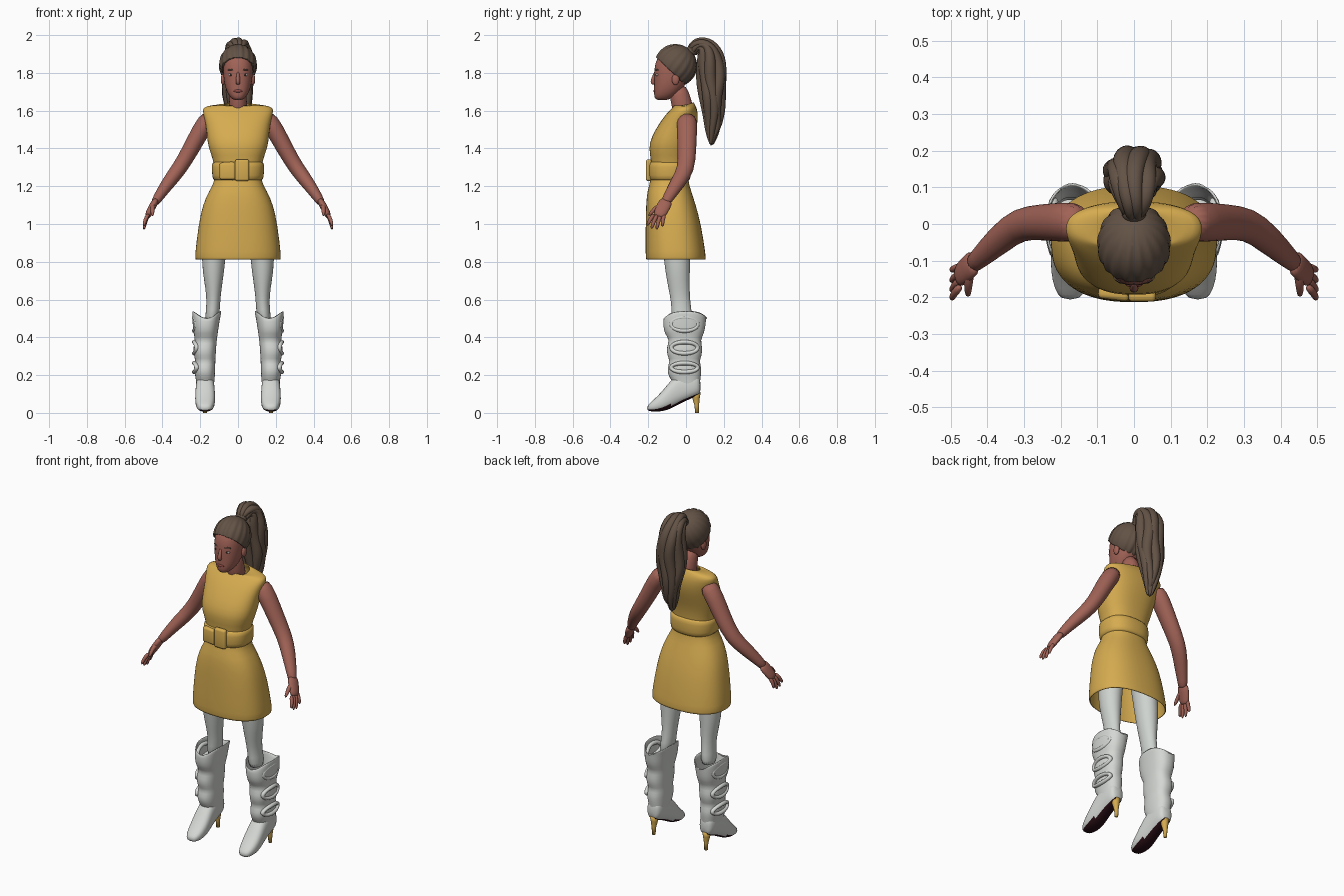
import bpy, bmesh, math, random
from mathutils import Vector, Matrix

random.seed(4)
old = bpy.data.objects.get("Cube")
if old:
    bpy.data.objects.remove(old, do_unlink=True)


def material(name, r, g, b):
    m = bpy.data.materials.new(name)
    m.use_nodes = True
    m.diffuse_color = (r, g, b, 1)
    for node in m.node_tree.nodes:
        if node.type == 'BSDF_PRINCIPLED':
            node.inputs["Base Color"].default_value = (r, g, b, 1)
            node.inputs["Roughness"].default_value = 0.7
    return m


gold = material("mustard cloth", 0.67, 0.41, 0.08)
skin = material("skin", 0.36, 0.125, 0.095)
hair = material("brown hair", 0.125, 0.085, 0.06)
leather = material("white leather", 0.66, 0.68, 0.65)
tights = material("pale tights", 0.62, 0.65, 0.62)
sole = material("dark sole", 0.02, 0.004, 0.007)
lip = material("lips", 0.27, 0.07, 0.06)
eye_white = material("eye white", 0.4, 0.33, 0.3)
iris = material("dark iris", 0.03, 0.02, 0.015)


def finish(name, bm, mats, mirror=False, levels=1, thick=0):
    """Turn a bmesh into a smooth object with its modifiers."""
    bmesh.ops.recalc_face_normals(bm, faces=bm.faces)
    mesh = bpy.data.meshes.new(name)
    bm.to_mesh(mesh)
    bm.free()
    for m in mats:
        mesh.materials.append(m)
    mesh.polygons.foreach_set("use_smooth", [True] * len(mesh.polygons))
    ob = bpy.data.objects.new(name, mesh)
    bpy.context.collection.objects.link(ob)
    if mirror:
        ob.modifiers.new("mirror", 'MIRROR').use_mirror_merge = False
    if thick:
        ob.modifiers.new("thickness", 'SOLIDIFY').thickness = thick
    if levels:
        sub = ob.modifiers.new("smooth", 'SUBSURF')
        sub.levels = sub.render_levels = levels
    return ob


def loft(name, rings, mat, sides=20, power=2, caps=True, loop=False,
         tweak=None, under=None, **opts):
    """Skin a row of rings, each a centre and two half-axes."""
    bm = bmesh.new()
    rows = []
    for c, u, v in rings:
        row = []
        for i in range(sides):
            a = math.tau * i / sides
            s, t = (math.copysign(abs(w) ** (2 / power), w)
                    for w in (math.cos(a), math.sin(a)))
            row.append(bm.verts.new(Vector(c) + Vector(u) * s + Vector(v) * t))
        rows.append(row)
    pairs = list(zip(rows, rows[1:])) + ([(rows[-1], rows[0])] if loop else [])
    for low, high in pairs:
        for i in range(sides):
            j = (i + 1) % sides
            bm.faces.new((low[i], low[j], high[j], high[i]))
    if caps and not loop:
        bm.faces.new(rows[0])
        bm.faces.new(rows[-1])
    if tweak:
        for v in bm.verts:
            tweak(v.co)
    mats = [mat]
    if under:
        mats.append(under)
        bmesh.ops.recalc_face_normals(bm, faces=bm.faces)
        for f in bm.faces:
            f.material_index = int(f.normal.z < -0.55)
    return finish(name, bm, mats, **opts)


def level(specs):
    """Horizontal rings from (z, x low, x high, y front, y back)."""
    return [(((a + b) / 2, (f + k) / 2, z), ((b - a) / 2, 0, 0), (0, (k - f) / 2, 0))
            for z, a, b, f, k in specs]


def centred(specs):
    return level([(z, -w, w, f, k) for z, w, f, k in specs])


def tube(name, points, radii, mat, side=(0, 1, 0), wide=1.0, sides=12, **opts):
    """Round limb along a path; wide stretches it along side."""
    pts = [Vector(p) for p in points]
    rings = []
    for i, p in enumerate(pts):
        t = (pts[min(i + 1, len(pts) - 1)] - pts[max(i - 1, 0)]).normalized()
        u = Vector(side)
        u = (u - t * u.dot(t)).normalized()
        rings.append((p, u * radii[i] * wide, t.cross(u) * radii[i]))
    return loft(name, rings, mat, sides, **opts)


def ball(name, centre, size, mat, **opts):
    bm = bmesh.new()
    bmesh.ops.create_uvsphere(bm, u_segments=20, v_segments=12, radius=1,
                              matrix=Matrix.Translation(centre) @ Matrix.Diagonal((*size, 1)))
    return finish(name, bm, [mat], levels=0, **opts)


def block(name, centre, size, mat, turn=0):
    bm = bmesh.new()
    bmesh.ops.create_cube(bm, size=1, matrix=Matrix.Translation(centre)
                          @ Matrix.Rotation(turn, 4, 'Z') @ Matrix.Diagonal((*size, 1)))
    bmesh.ops.bevel(bm, geom=bm.edges[:], offset=0.012, segments=3, profile=0.5, affect='EDGES')
    return finish(name, bm, [mat], levels=0)


# Dress: open hem, narrow waist, flat shoulders and a neck hole
dress = centred([
    (0.81, .226, -.212, .105), (0.83, .23, -.215, .106), (1.0, .209, -.214, .08),
    (1.1, .188, -.212, .052), (1.18, .152, -.205, .026), (1.23, .118, -.186, .01),
    (1.33, .126, -.182, .01), (1.4, .157, -.199, .022), (1.46, .164, -.184, .042),
    (1.53, .171, -.144, .062), (1.59, .187, -.1, .064), (1.618, .188, -.068, .054),
    (1.63, .14, -.064, .048)])
dress.append(((0, -.012, 1.632), (.07, 0, 0), (0, .054, .014)))
loft("dress", dress, gold, 32, 2.4, caps=False, thick=.008)

# Belt with a folded knot
loft("belt", centred([
    (1.225, .118, -.185, .012), (1.235, .136, -.199, .024), (1.28, .138, -.202, .026),
    (1.325, .14, -.2, .024), (1.335, .122, -.185, .012)]), gold, 32, 2.4)
block("belt_knot", (.022, -.197, 1.285), (.075, .03, .115), gold)
block("belt_loop", (-.055, -.19, 1.28), (.085, .034, .09), gold, -.12)

# Neck and head
tube("neck", [(0, -.01, 1.57), (0, -.02, 1.63), (0, -.05, 1.74)], [.055, .048, .048],
     skin, wide=1.15)
loft("head", centred([
    (1.655, .02, -.155, -.1), (1.668, .04, -.168, -.07), (1.7, .06, -.17, -.03),
    (1.74, .072, -.169, 0), (1.79, .079, -.169, .02), (1.85, .08, -.167, .03),
    (1.9, .07, -.14, .02), (1.925, .045, -.11, -.01)]), skin, 24, 2.25)
tube("nose", [(0, -.16, 1.81), (0, -.171, 1.775), (0, -.18, 1.752), (0, -.166, 1.74)],
     [.007, .01, .013, .012], skin, side=(1, 0, 0))
ball("lips", (0, -.165, 1.704), (.023, .008, .008), lip)
ball("eye", (.037, -.151, 1.79), (.015, .009, .008), eye_white, mirror=True)
ball("eye_iris", (.037, -.158, 1.79), (.006, .004, .006), iris, mirror=True)
tube("eyebrow", [(.018, -.163, 1.812), (.04, -.157, 1.82), (.058, -.144, 1.813)],
     [.003, .005, .003], hair, mirror=True)
ball("ear", (.079, -.055, 1.765), (.012, .02, .03), skin, mirror=True)

# Hair swept back: grooved cap, cut along the hairline
bm = bmesh.new()
bmesh.ops.create_uvsphere(bm, u_segments=72, v_segments=40, radius=1)
pole = Vector((0, .6, .8))
across = Vector((1, 0, 0))
for v in bm.verts:
    a = math.atan2(v.co.dot(pole.cross(across)), v.co.dot(across))
    fade = 1 - abs(v.co.dot(pole)) ** 3
    k = 1 + .022 * fade * math.sin(17 * a)
    v.co = Vector((v.co.x * .099, v.co.y * .112, v.co.z * .112)) * k + Vector((0, -.055, 1.84))
bmesh.ops.bisect_plane(bm, geom=bm.verts[:] + bm.edges[:] + bm.faces[:], dist=1e-5,
                       plane_co=(0, -.155, 1.88), plane_no=(0, .69, .72), clear_inner=True)
finish("hair_cap", bm, [hair], levels=0, thick=.012)
ball("hair_tie", (0, .032, 1.918), (.034, .03, .03), hair)

# Ponytail: a core wrapped in wavy locks
spine = [(.025, 1.91, .028), (.06, 1.952, .045), (.11, 1.942, .06), (.135, 1.87, .073),
         (.137, 1.77, .077), (.137, 1.68, .074), (.145, 1.59, .055), (.143, 1.5, .04),
         (.132, 1.41, .014)]
core = [Vector((0, y, z)) for y, z, r in spine]
girth = [r for y, z, r in spine]
tube("ponytail_core", core, [r * .8 for r in girth], hair, side=(1, 0, 0), wide=1.1)
locks = 9
for n in range(locks):
    phase = random.uniform(0, math.tau)
    path = []
    for i, p in enumerate(core):
        t = (core[min(i + 1, len(core) - 1)] - core[max(i - 1, 0)]).normalized()
        a = math.tau * n / locks + .3 * math.sin(i * 1.7 + phase)
        out = Vector((1.1 * math.cos(a), 0, 0)) + t.cross(across) * math.sin(a)
        path.append(p + out * girth[i] * (.66 + .1 * math.sin(i * 2.1 + phase)))
    path[-1].z += random.uniform(0, .05)
    tube("ponytail_lock", path, [r * .44 for r in girth], hair, side=(1, 0, 0),
         sides=10, levels=2)

# Arms and hands
tube("arm", [(.14, .005, 1.58), (.195, .005, 1.5), (.25, .005, 1.395), (.312, .002, 1.29),
             (.365, -.04, 1.225), (.43, -.1, 1.13), (.44, -.11, 1.11)],
     [.05, .049, .045, .041, .038, .025, .023], skin, wide=1.12, sides=16, mirror=True)
tube("palm", [(.432, -.1, 1.13), (.452, -.118, 1.095), (.473, -.138, 1.055), (.48, -.145, 1.035)],
     [.02, .02, .019, .014], skin, wide=1.9, mirror=True)
for n, tip in enumerate([(-.206, .99), (-.184, .972), (-.156, .967), (-.125, .985)]):
    root = Vector((.472, -.168 + .018 * n, 1.055))
    end = Vector((.498, *tip))
    bend = root.lerp(end, .5) + Vector((.008, -.004, 0))
    tube("finger", [root, bend, end], [.012, .011, .008], skin, sides=10, mirror=True)
tube("thumb", [(.447, -.12, 1.105), (.453, -.165, 1.085), (.453, -.2, 1.04)],
     [.015, .013, .008], skin, sides=10, mirror=True)

# Legs
loft("leg", level([
    (.47, .105, .18, -.08, .04), (.55, .095, .168, -.075, .028), (.62, .092, .167, -.085, .02),
    (.7, .08, .18, -.102, .02), (.8, .067, .194, -.117, .022), (.95, .052, .187, -.132, .025),
    (1.12, .02, .16, -.14, .02)]), tights, mirror=True)


# Boots: slouched shaft with a dipped rim
def dip_rim(co):
    if co.z > .51:
        co.z -= .05 * max(0, 1 - abs(co.x - .165) / .077)


loft("boot_shaft", level([
    (.13, .13, .22, -.06, .072), (.17, .124, .222, -.075, .075), (.2, .122, .228, -.096, .08),
    (.24, .12, .234, -.1, .083), (.275, .12, .224, -.084, .07), (.3, .118, .234, -.1, .084),
    (.35, .115, .238, -.104, .088), (.385, .112, .226, -.086, .076), (.42, .107, .236, -.114, .096),
    (.46, .101, .24, -.122, .104), (.51, .093, .242, -.12, .108), (.54, .086, .243, -.112, .108)]),
    leather, 24, 2.4, caps=False, tweak=dip_rim, mirror=True, thick=.008)

# Padded oval folds on the outer side of each shaft
for z, tall in ((.47, .036), (.345, .03), (.24, .024)):
    fold = []
    for i in range(24):
        a = math.tau * i / 24
        y = .07 * math.cos(a)
        spot = Vector((.231 - 2.5 * y * y, y - .008, z + tall * math.sin(a)))
        radial = Vector((0, math.cos(a), math.sin(a)))
        fold.append((spot, radial * .013, (.014, 0, 0)))
    loft("boot_fold", fold, leather, 8, loop=True, mirror=True)

# Foot with a dark underside, on a slim heel
foot = [(.078, .1, .18, .028), (.06, .09, .21, .044), (.02, .072, .22, .048),
        (-.03, .05, .22, .049), (-.08, .02, .175, .053), (-.13, .006, .108, .054),
        (-.18, .006, .062, .043), (-.207, .012, .038, .024)]
loft("boot_foot", [((.174, y, (lo + hi) / 2), (w, 0, 0), (0, 0, (hi - lo) / 2))
                   for y, lo, hi, w in foot], leather, 20, 2.5, under=sole, mirror=True)
tube("boot_heel", [(.174, .052, .11), (.174, .053, .08), (.174, .057, .04), (.174, .058, 0)],
     [.026, .02, .012, .01], gold, mirror=True, levels=0)
